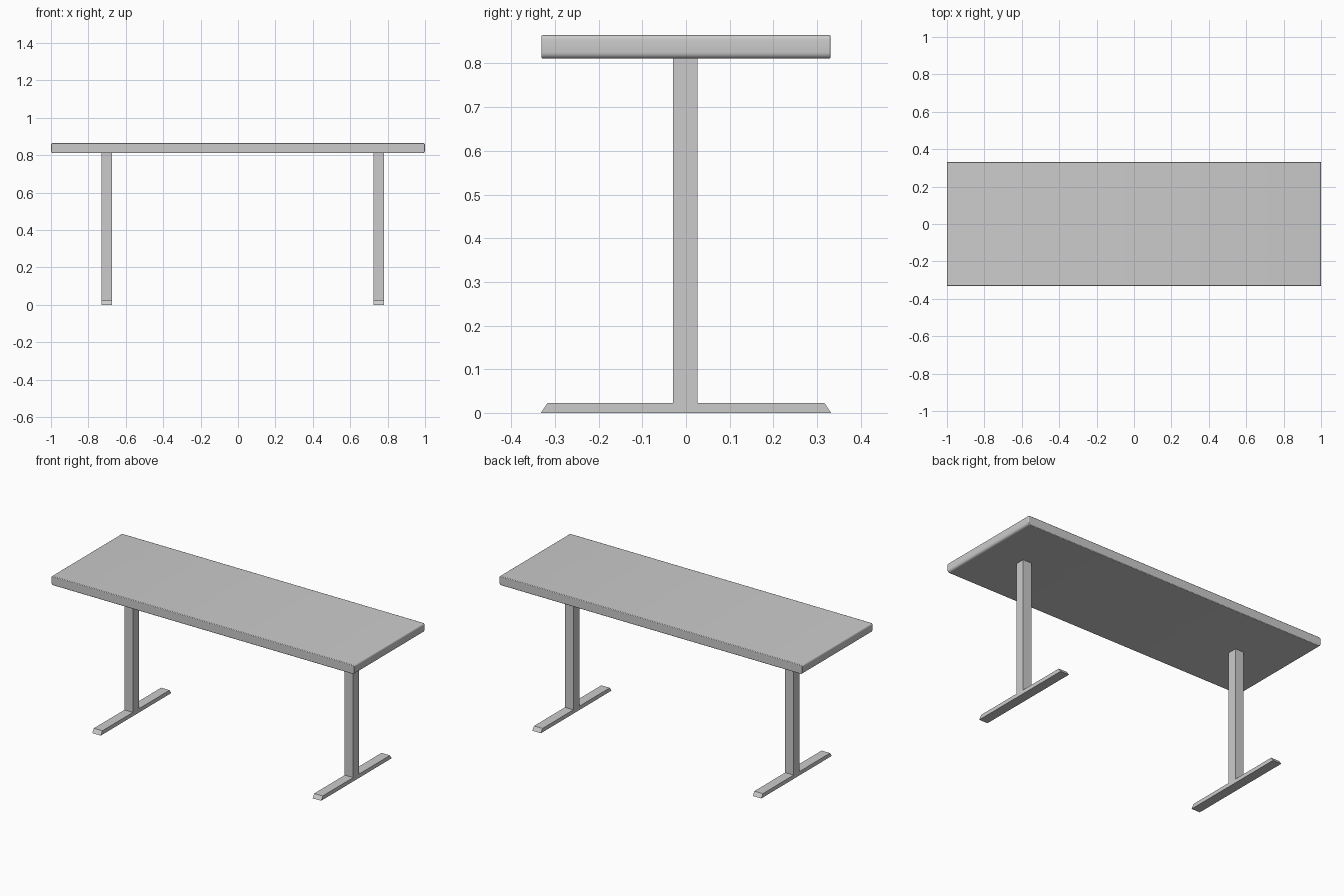
import bpy, bmesh, math

if "Cube" in bpy.data.objects:
    bpy.data.objects.remove(bpy.data.objects["Cube"])


def extrude_profile(name, points, direction):
    """Fill a planar outline and extrude it along a direction."""
    bm = bmesh.new()
    face = bm.faces.new([bm.verts.new(p) for p in points])
    ext = bmesh.ops.extrude_face_region(bm, geom=[face])
    moved = [g for g in ext["geom"] if isinstance(g, bmesh.types.BMVert)]
    bmesh.ops.translate(bm, vec=direction, verts=moved)
    bmesh.ops.recalc_face_normals(bm, faces=bm.faces)
    mesh = bpy.data.meshes.new(name)
    bm.to_mesh(mesh)
    bm.free()
    obj = bpy.data.objects.new(name, mesh)
    bpy.context.collection.objects.link(obj)
    return obj


def rounded_outline(x0, x1, z0, z1, r_bottom, r_top, y, steps=4):
    """Rectangle in the xz plane with rounded corners."""
    corners = [(x0, z0, 1, 1, 180, r_bottom), (x1, z0, -1, 1, 270, r_bottom),
               (x1, z1, -1, -1, 0, r_top), (x0, z1, 1, -1, 90, r_top)]
    points = []
    for x, z, sx, sz, start, r in corners:
        for i in range(steps + 1):
            a = math.radians(start + 90 * i / steps)
            points.append((x + sx * r + r * math.cos(a), y,
                           z + sz * r + r * math.sin(a)))
    return points


# Tabletop: rounded ends, slightly eased long edges
top = extrude_profile("tabletop",
                      rounded_outline(-1, 1, 0.811, 0.865, 0.014, 0.009, -0.331),
                      (0, 0.662, 0))
bevel = top.modifiers.new("eased_edges", "BEVEL")
bevel.width = 0.003
bevel.segments = 2
bevel.limit_method = "ANGLE"
bevel.angle_limit = math.radians(60)
bpy.context.view_layer.objects.active = top
top.select_set(True)
bpy.ops.object.shade_smooth_by_angle(angle=math.radians(35))
top.select_set(False)

# Legs: square post rising from a foot with sloped ends, as one inverted T
leg_outline = [(-0.332, 0), (0.332, 0), (0.317, 0.023), (0.026, 0.023),
               (0.026, 0.812), (-0.03, 0.812), (-0.03, 0.023), (-0.317, 0.023)]
for side, x in (("left", -0.729), ("right", 0.725)):
    extrude_profile(side + "_leg", [(x, y, z) for y, z in leg_outline],
                    (0.056, 0, 0))
